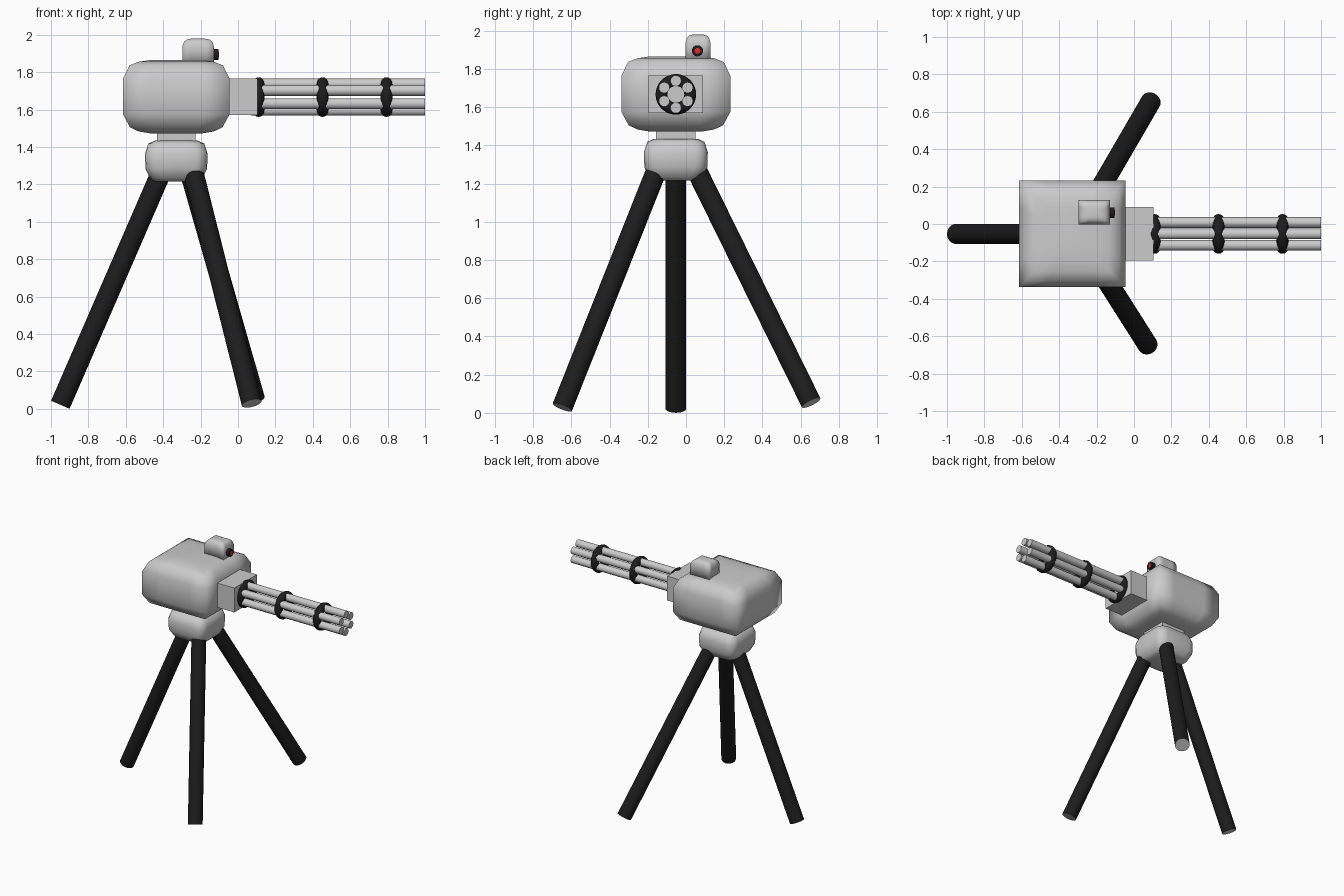
import bpy, bmesh, math
from mathutils import Vector

if "Cube" in bpy.data.objects:
    bpy.data.objects.remove(bpy.data.objects["Cube"])

CX, CY, GZ = -0.33, -0.053, 1.667   # turret axis and barrel axis height


def material(name, col):
    m = bpy.data.materials.new(name)
    m.diffuse_color = (*col, 1)
    m.use_nodes = True
    m.node_tree.nodes["Principled BSDF"].inputs["Base Color"].default_value = m.diffuse_color
    return m


black = material("black", (0.012, 0.012, 0.012))
grey = material("grey", (0.8, 0.8, 0.8))
red = material("red", (0.8, 0.02, 0.02))


def finish(bm, name, mats=(), angle=40):
    bmesh.ops.recalc_face_normals(bm, faces=bm.faces)
    me = bpy.data.meshes.new(name)
    bm.to_mesh(me)
    bm.free()
    ob = bpy.data.objects.new(name, me)
    bpy.context.collection.objects.link(ob)
    for m in mats:
        me.materials.append(m)
    bpy.ops.object.select_all(action='DESELECT')
    ob.select_set(True)
    bpy.context.view_layer.objects.active = ob
    if angle is None:
        bpy.ops.object.shade_smooth()
    elif angle > 0:
        bpy.ops.object.shade_smooth_by_angle(angle=math.radians(angle))
    return ob


def outline(hx, hy, r):
    """Square outline, with round corners when r > 0."""
    pts = []
    for i, (sx, sy) in enumerate(((1, 1), (-1, 1), (-1, -1), (1, -1))):
        if r:
            for k in range(5):
                a = math.pi / 2 * (i + k / 4)
                pts.append((sx * (hx - r) + r * math.cos(a), sy * (hy - r) + r * math.sin(a)))
        else:
            along = (sx, 0.5 * sy) if i % 2 == 0 else (0.5 * sx, sy)
            after = (0.5 * sx, sy) if i % 2 == 0 else (sx, 0.5 * sy)
            pts += [(p * hx, q * hy) for p, q in (along, (sx, sy), after)]
    return pts


def stack(name, cx, cy, rings, r=0.0, angle=None):
    """Loft square rings (z, half x, half y) upward and cap both ends."""
    bm = bmesh.new()
    loops = [[bm.verts.new((cx + x, cy + y, z)) for x, y in outline(hx, hy, r)] for z, hx, hy in rings]
    n = len(loops[0])
    for a, b in zip(loops, loops[1:]):
        for i in range(n):
            bm.faces.new((a[i], a[(i + 1) % n], b[(i + 1) % n], b[i]))
    bm.faces.new(loops[0])
    bm.faces.new(loops[-1])
    return finish(bm, name, angle=angle)


def rod(name, p, q, r, mats=(), segs=32):
    """Cylinder between two points; a second material goes on the end caps."""
    p, q = Vector(p), Vector(q)
    d = q - p
    bm = bmesh.new()
    bmesh.ops.create_cone(bm, cap_ends=True, segments=segs, radius1=r, radius2=r, depth=d.length)
    if len(mats) > 1:
        for f in bm.faces:
            f.material_index = int(len(f.verts) > 4)
    ob = finish(bm, name, mats)
    ob.rotation_euler = d.to_track_quat('Z', 'Y').to_euler()
    ob.location = (p + q) / 2
    return ob


# Turret body
body = [(1.473, .14), (1.483, .2), (1.505, .247), (1.575, .285),
        (1.765, .285), (1.837, .25), (1.856, .2), (1.865, .14)]
stack("turret_body", CX, CY, [(z, h, h) for z, h in body])
# Barrel mount, neck and tripod head
stack("barrel_mount", -0.02, CY, [(1.57, .125, .143), (1.766, .125, .143)], angle=30)
stack("neck", CX, CY, [(1.40, .103, .103), (1.50, .103, .103)], angle=30)
head = [(1.217, .115), (1.232, .14), (1.285, .165), (1.365, .167), (1.418, .15), (1.434, .115)]
stack("tripod_head", CX, CY, [(z, h, h) for z, h in head], r=0.065)

# Tripod legs, tops pushed into the head
legs = {"rear_leg": ((-.43, CY, 1.22), (-.95, CY, .022)),
        "front_leg": ((-.23, -.17, 1.23), (.073, -.647, .03)),
        "back_leg": ((-.25, .07, 1.24), (.09, .655, .053))}
for name, (top, foot) in legs.items():
    t, f = Vector(top), Vector(foot)
    rod(name, f, t + (t - f).normalized() * 0.06, 0.054, (black, grey))

# Barrel cluster
for i in range(6):
    a = math.radians(90 + 60 * i)
    y, z = CY + .0705 * math.cos(a), GZ + .0705 * math.sin(a)
    rod(f"barrel_{i + 1}", (.07, y, z), (1.0, y, z), .0285, segs=24)

# Clamp rings round the barrels
for i in range(3):
    bpy.ops.mesh.primitive_torus_add(major_radius=.075, minor_radius=.031, major_segments=48,
                                     minor_segments=16, location=(.11 + .342 * i, CY, GZ),
                                     rotation=(0, math.pi / 2, 0))
    ring = bpy.context.object
    ring.name = f"barrel_ring_{i + 1}"
    ring.data.materials.append(black)
    bpy.ops.object.shade_smooth()

# Sight box with lens and red pupil
sight = [(1.84, .085, .066), (1.935, .085, .066), (1.962, .076, .058), (1.974, .062, .046), (1.979, .04, .03)]
stack("sight_box", -.213, .063, sight)
rod("sight_lens", (-.15, .06, 1.895), (-.103, .06, 1.895), .029, (black,))
rod("sight_pupil", (-.12, .06, 1.895), (-.101, .06, 1.895), .015, (red,))
